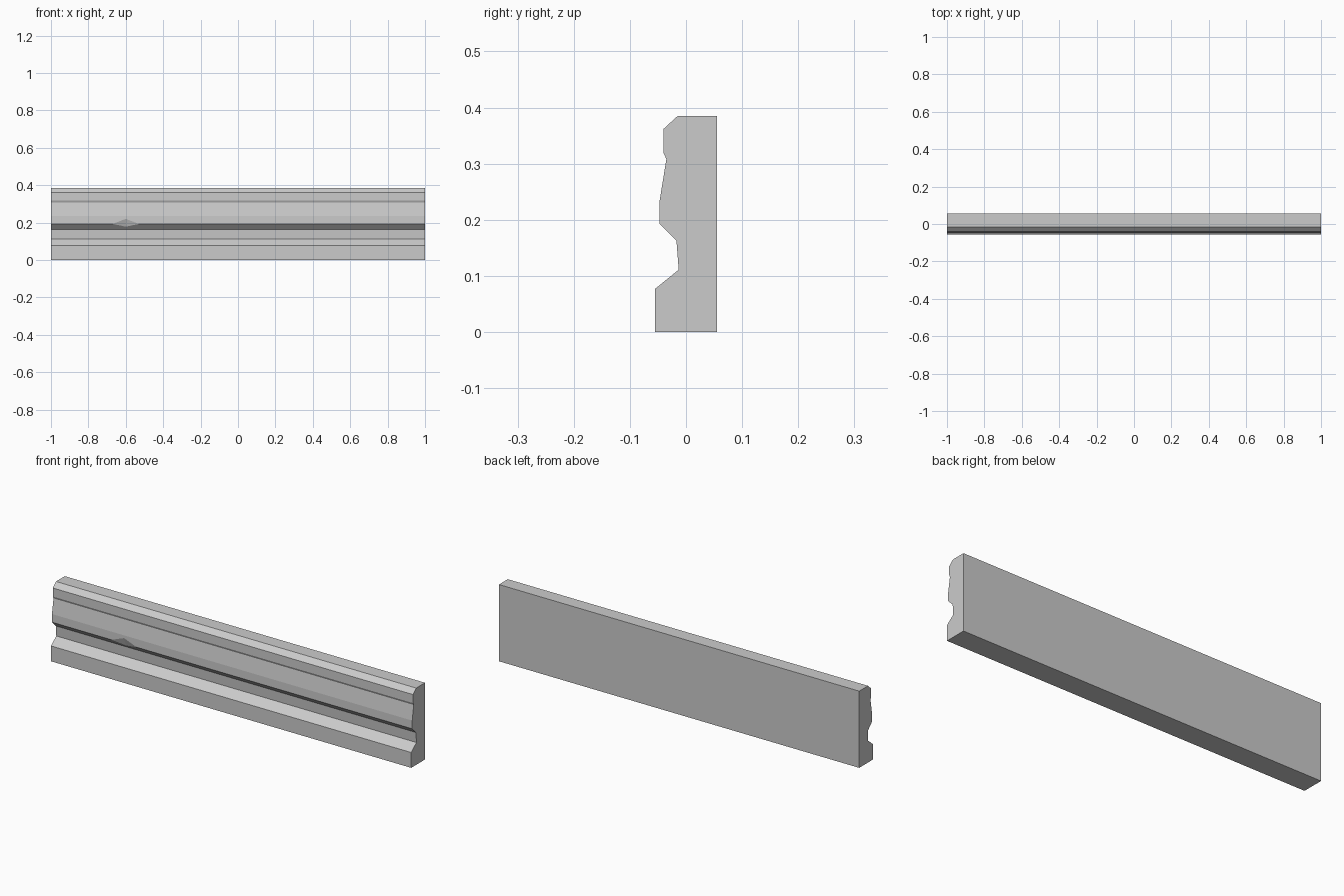
import bpy
import bmesh

cube = bpy.data.objects.get("Cube")
if cube:
    bpy.data.objects.remove(cube, do_unlink=True)

LENGTH = 2.0

# Moulding cross-section as (y, z), from the back bottom corner round to the back top
PROFILE = [(0.055, 0), (-0.055, 0), (-0.055, 0.077), (-0.013, 0.111),
           (-0.017, 0.163), (-0.047, 0.193), (-0.047, 0.234), (-0.035, 0.308),
           (-0.04, 0.319), (-0.04, 0.362), (-0.015, 0.385), (0.055, 0.385)]


def make_material(name, colour):
    mat = bpy.data.materials.new(name)
    mat.use_nodes = True
    mat.diffuse_color = colour
    mat.node_tree.nodes["Principled BSDF"].inputs["Base Color"].default_value = colour
    return mat


def make_object(name, bm, mat):
    bmesh.ops.recalc_face_normals(bm, faces=bm.faces)
    mesh = bpy.data.meshes.new(name)
    bm.to_mesh(mesh)
    bm.free()
    mesh.materials.append(mat)
    obj = bpy.data.objects.new(name, mesh)
    bpy.context.collection.objects.link(obj)
    return obj


grey = make_material("plain grey", (0.6, 0.6, 0.6, 1))

# Moulding: the cross-section swept along x
bm = bmesh.new()
end = bm.faces.new([bm.verts.new((-LENGTH / 2, y, z)) for y, z in PROFILE])
swept = bmesh.ops.extrude_face_region(bm, geom=[end], use_keep_orig=True)
moved = [g for g in swept["geom"] if isinstance(g, bmesh.types.BMVert)]
bmesh.ops.translate(bm, verts=moved, vec=(LENGTH, 0, 0))
moulding = make_object("moulding", bm, grey)

# Chip knocked out of the middle edge: edge ends, top, bottom and an outer point
bm = bmesh.new()
for point in [(-0.67, -0.047, 0.193), (-0.53, -0.047, 0.193),
              (-0.6, -0.047, 0.22), (-0.6, -0.032, 0.178), (-0.6, -0.08, 0.17)]:
    bm.verts.new(point)
bmesh.ops.convex_hull(bm, input=bm.verts)
cutter = make_object("chip_cutter", bm, grey)
cutter.hide_render = True

chip = moulding.modifiers.new("chip", "BOOLEAN")
chip.operation = "DIFFERENCE"
chip.solver = "EXACT"
chip.object = cutter
bpy.context.view_layer.objects.active = moulding
bpy.ops.object.modifier_apply(modifier=chip.name)
bpy.data.objects.remove(cutter, do_unlink=True)
